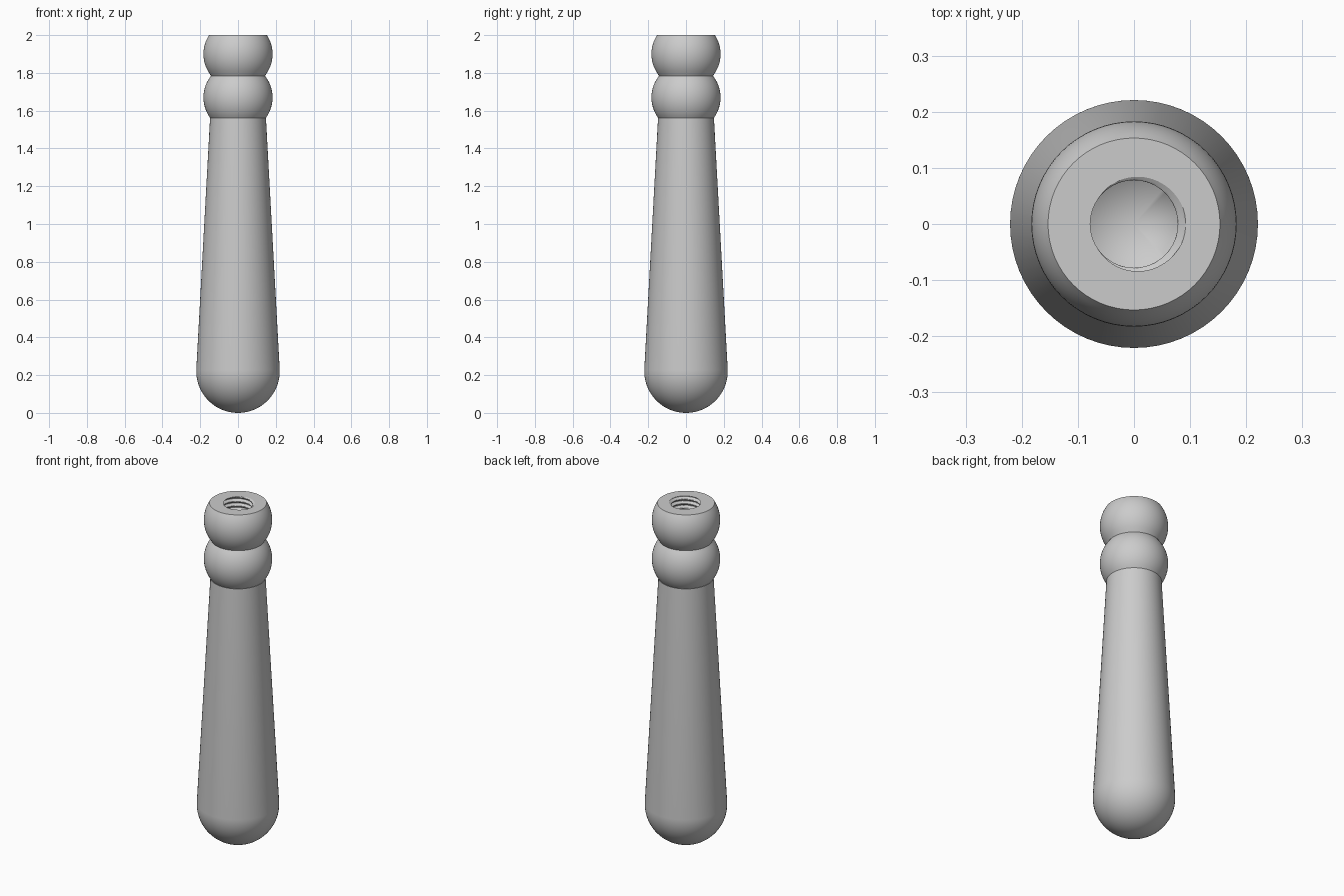
import bpy, bmesh
from math import sin, cos, pi, sqrt, radians

cube = bpy.data.objects.get("Cube")
if cube:
    bpy.data.objects.remove(cube, do_unlink=True)

SEGMENTS = 64
TOP = 2.0

metal = bpy.data.materials.new("light grey")
metal.use_nodes = True
GREY = (0.6, 0.6, 0.6, 1)
metal.diffuse_color = GREY
metal.node_tree.nodes["Principled BSDF"].inputs["Base Color"].default_value = GREY


def lathe(bm, rows):
    """Skin rings of (radius function, z); a None radius closes to a point."""
    rings = []
    for radius, z in rows:
        if radius is None:
            rings.append([bm.verts.new((0, 0, z))] * SEGMENTS)
            continue
        ring = []
        for i in range(SEGMENTS):
            a = 2 * pi * i / SEGMENTS
            r = radius(a, z) if callable(radius) else radius
            ring.append(bm.verts.new((r * cos(a), r * sin(a), z)))
        rings.append(ring)
    for low, high in zip(rings, rings[1:]):
        for i in range(SEGMENTS):
            j = (i + 1) % SEGMENTS
            corners = dict.fromkeys((low[i], low[j], high[j], high[i]))
            bm.faces.new(list(corners))


# Tapered handle with a round end
END = 0.221
rows = [(None, 0)]
for k in range(1, 25):
    a = radians(92) * k / 24
    rows.append((END * sin(a), END * (1 - cos(a))))
rows.append((0.148, 1.56))

# Two beads, each a truncated sphere
BEAD = 0.183
for centre, low, high in ((1.67, 1.56, 1.784), (1.9, 1.784, TOP)):
    for k in range(17):
        z = low + (high - low) * k / 16
        if (centre, k) != (1.9, 0):
            rows.append((sqrt(BEAD**2 - (z - centre)**2), z))

# Threaded blind hole with a conical bottom
PITCH, CREST, DEPTH = 0.026, 0.078, 0.014
TURNS, STEPS = 16, 16


def thread(a, z):
    phase = ((z - TOP) / PITCH - a / (2 * pi) + 0.5) % 1
    tri = 1 - abs(2 * phase - 1)
    return CREST + DEPTH * min(max((tri - 0.2) / 0.7, 0), 1)


for k in range(TURNS * STEPS + 1):
    rows.append((thread, TOP - PITCH * k / STEPS))
floor = TOP - PITCH * TURNS - 0.02
rows += [(CREST, floor), (None, floor - CREST * 0.6)]

bm = bmesh.new()
lathe(bm, rows)
bmesh.ops.recalc_face_normals(bm, faces=bm.faces[:])
mesh = bpy.data.meshes.new("handle")
bm.to_mesh(mesh)
bm.free()
mesh.materials.append(metal)
handle = bpy.data.objects.new("handle", mesh)
bpy.context.collection.objects.link(handle)

# Smooth shading with crisp bead, rim and thread edges
bpy.context.view_layer.objects.active = handle
handle.select_set(True)
bpy.ops.object.shade_smooth_by_angle(angle=radians(30))
